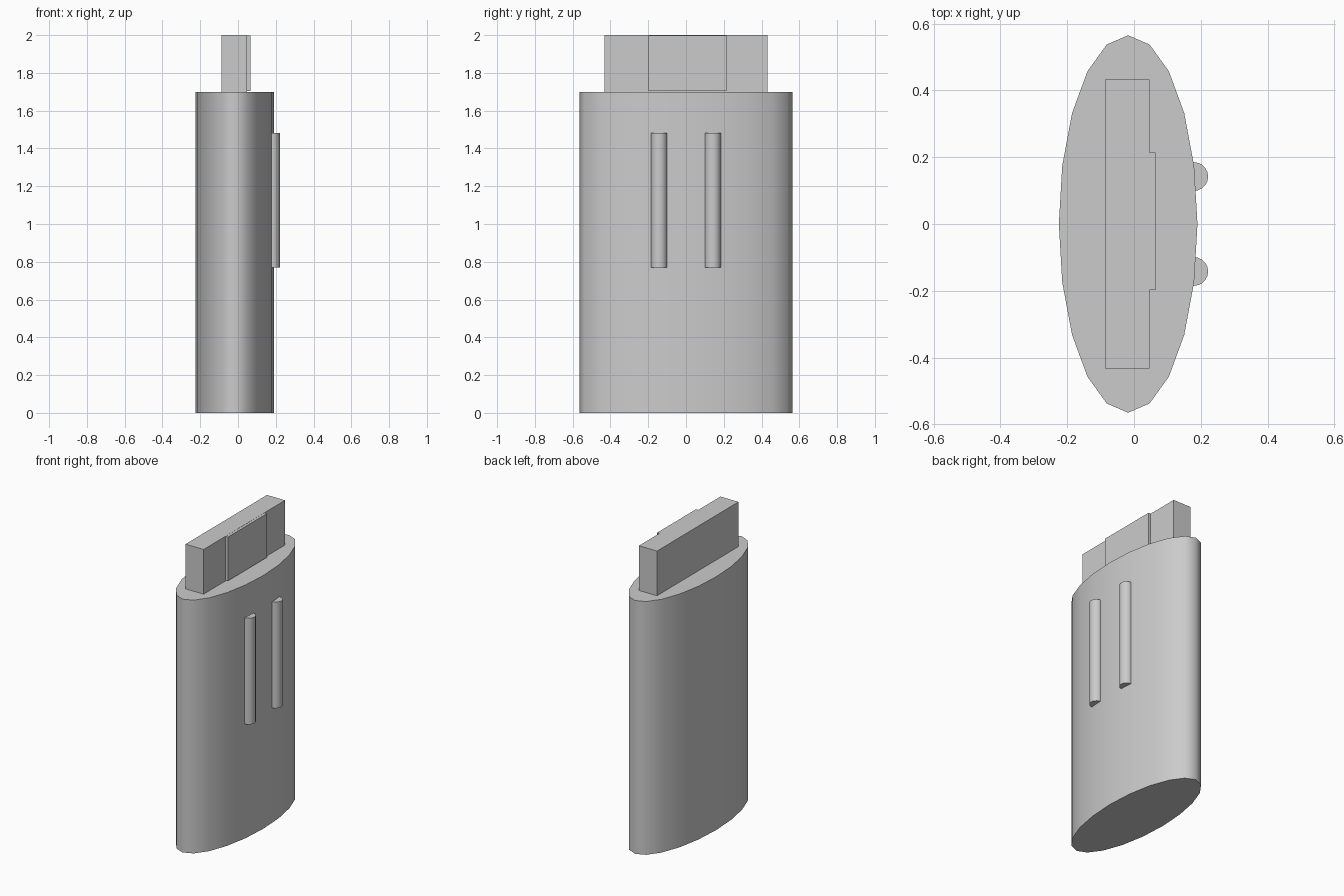
import bpy
from math import pi

if "Cube" in bpy.data.objects:
    bpy.data.objects.remove(bpy.data.objects["Cube"])


def cylinder(name, sides, rx, ry, x, y, z0, z1):
    """Upright elliptical cylinder with smooth sides and sharp rims."""
    bpy.ops.mesh.primitive_cylinder_add(vertices=sides, radius=1, depth=1,
                                        location=(x, y, (z0 + z1) / 2))
    ob = bpy.context.object
    ob.name = name
    ob.scale = (rx, ry, z1 - z0)
    bpy.ops.object.transform_apply(location=False, rotation=False, scale=True)
    bpy.ops.object.shade_smooth_by_angle(angle=pi / 3)
    return ob


def box(name, x0, x1, y0, y1, z0, z1):
    """Axis-aligned box from its limits."""
    bpy.ops.mesh.primitive_cube_add(
        size=1, location=((x0 + x1) / 2, (y0 + y1) / 2, (z0 + z1) / 2))
    ob = bpy.context.object
    ob.name = name
    ob.scale = (x1 - x0, y1 - y0, z1 - z0)
    bpy.ops.object.transform_apply(location=False, rotation=False, scale=True)
    return ob


# Oval main body
cylinder("body", 20, 0.2075, 0.565, -0.0175, 0, 0, 1.7)

# Top block with a raised plate on its right side
box("top_block", -0.087, 0.047, -0.432, 0.432, 1.69, 2.0)
box("raised_plate", 0.0, 0.065, -0.198, 0.214, 1.705, 1.999)

# Pair of rounded grip ridges
for side, label in ((-1, "front"), (1, "back")):
    cylinder(f"{label}_grip_ridge", 20, 0.043, 0.043,
             0.179, side * 0.142, 0.77, 1.483)
